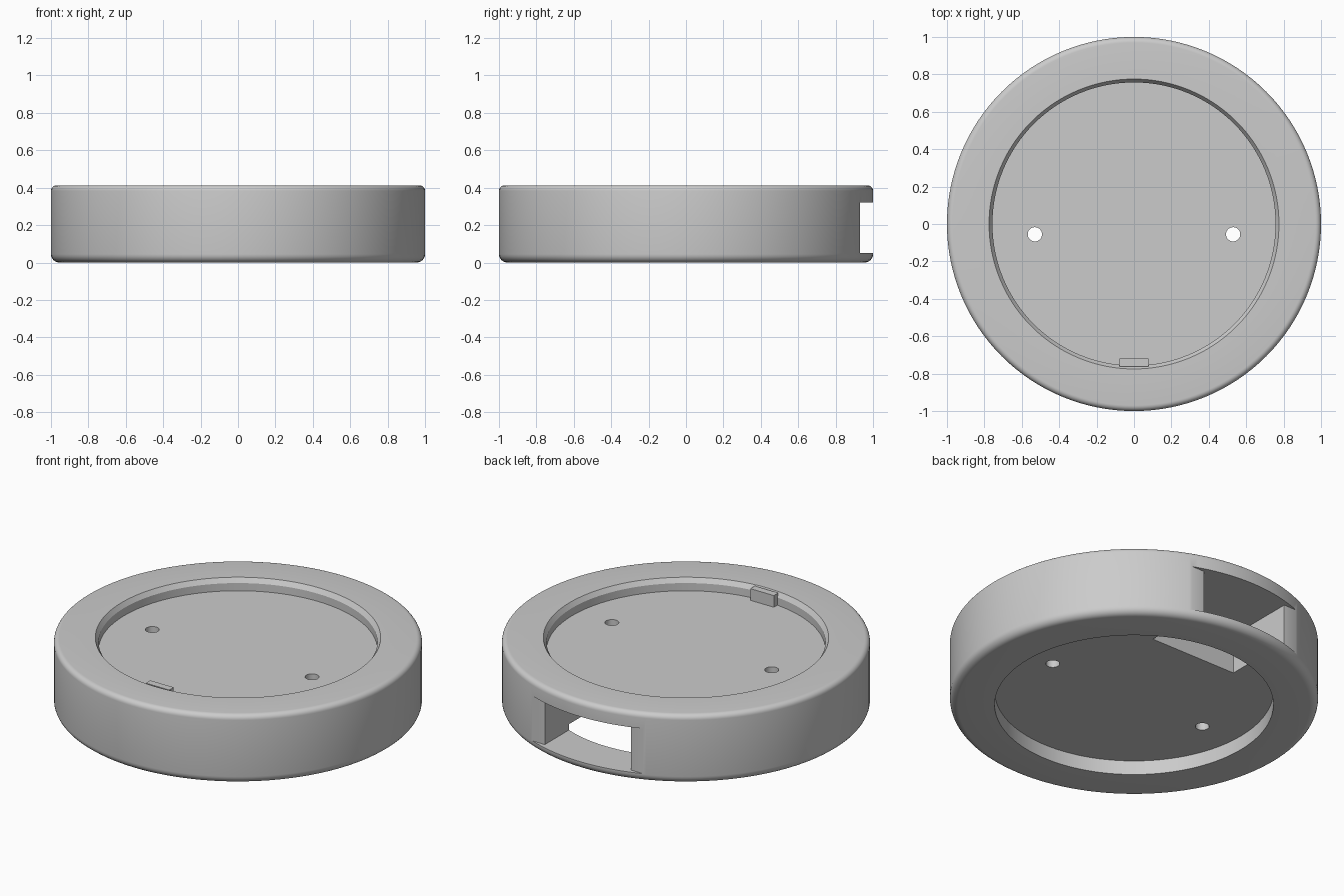
import bpy, bmesh
from math import sin, cos, pi, radians
from mathutils import Matrix, Vector

cube = bpy.data.objects.get("Cube")
if cube:
    bpy.data.objects.remove(cube, do_unlink=True)

HEIGHT = 0.413
FLOOR_Z = 0.34       # top of the dished floor
CEILING_Z = 0.085    # underside recess
RECESS_R = 0.757
LIP_R = 0.775

grey = bpy.data.materials.new("plain_grey")
grey.use_nodes = True
colour = (0.6, 0.6, 0.6, 1)
grey.diffuse_color = colour
grey.node_tree.nodes["Principled BSDF"].inputs["Base Color"].default_value = colour


def make_object(name, bm):
    bmesh.ops.recalc_face_normals(bm, faces=bm.faces)
    mesh = bpy.data.meshes.new(name)
    bm.to_mesh(mesh)
    bm.free()
    mesh.materials.append(grey)
    obj = bpy.data.objects.new(name, mesh)
    bpy.context.collection.objects.link(obj)
    return obj


def box(name, low, high):
    low, high = Vector(low), Vector(high)
    bm = bmesh.new()
    place = Matrix.Translation((low + high) / 2) @ Matrix.Diagonal((high - low).to_4d())
    bmesh.ops.create_cube(bm, size=1, matrix=place)
    return make_object(name, bm)


def rod(name, x, y, radius):
    bm = bmesh.new()
    bmesh.ops.create_cone(bm, cap_ends=True, segments=32, radius1=radius, radius2=radius,
                          depth=1, matrix=Matrix.Translation((x, y, 0.2)))
    return make_object(name, bm)


def lathe(name, profile, steps):
    bm = bmesh.new()
    verts = [bm.verts.new((r, 0, z)) for r, z in profile]
    edges = [bm.edges.new(pair) for pair in zip(verts, verts[1:])]
    bmesh.ops.spin(bm, geom=verts + edges, cent=(0, 0, 0), axis=(0, 0, 1),
                   angle=2 * pi, steps=steps, use_merge=True)
    bmesh.ops.remove_doubles(bm, verts=bm.verts, dist=0.0001)
    return make_object(name, bm)


def fillet(radius, z, start):
    """Quarter round on the outer wall, sweeping from the start angle."""
    angles = [start + i * pi / 12 for i in range(7)]
    return [(1 - radius + radius * cos(a), z + radius * sin(a)) for a in angles]


def cut(target, cutter):
    mod = target.modifiers.new("cut", "BOOLEAN")
    mod.operation = "DIFFERENCE"
    mod.solver = "EXACT"
    mod.object = cutter
    bpy.context.view_layer.objects.active = target
    bpy.ops.object.modifier_apply(modifier=mod.name)
    bpy.data.objects.remove(cutter, do_unlink=True)


# Round body with a dished top and a shallow recess underneath
profile = [(0, CEILING_Z), (RECESS_R, CEILING_Z), (RECESS_R, 0)]
profile += fillet(0.045, 0.045, -pi / 2)
profile += fillet(0.03, HEIGHT - 0.03, 0)
profile += [(LIP_R, HEIGHT), (RECESS_R, HEIGHT - 0.027),
            (RECESS_R, FLOOR_Z), (0, FLOOR_Z)]
body = lathe("round_body", profile, 128)

# Socket pocket and flat notch at the back
cut(body, box("pocket_cutter", (-0.285, 0.5, 0.05), (0.285, 0.96, 0.32)))
cut(body, box("notch_cutter", (-0.5, 0.93, 0.05), (0.5, 1.2, 0.32)))

# Two screw holes through the floor
for side in (-1, 1):
    cut(body, rod("hole_cutter", side * 0.53, -0.055, 0.038))

# Small locating tab on the front inner wall
box("locating_tab", (-0.078, -0.762, FLOOR_Z - 0.01), (0.078, -0.72, HEIGHT - 0.003))

# Smooth shading with crisp corners
bpy.ops.object.select_all(action="DESELECT")
body.select_set(True)
bpy.context.view_layer.objects.active = body
bpy.ops.object.shade_smooth_by_angle(angle=radians(30))
